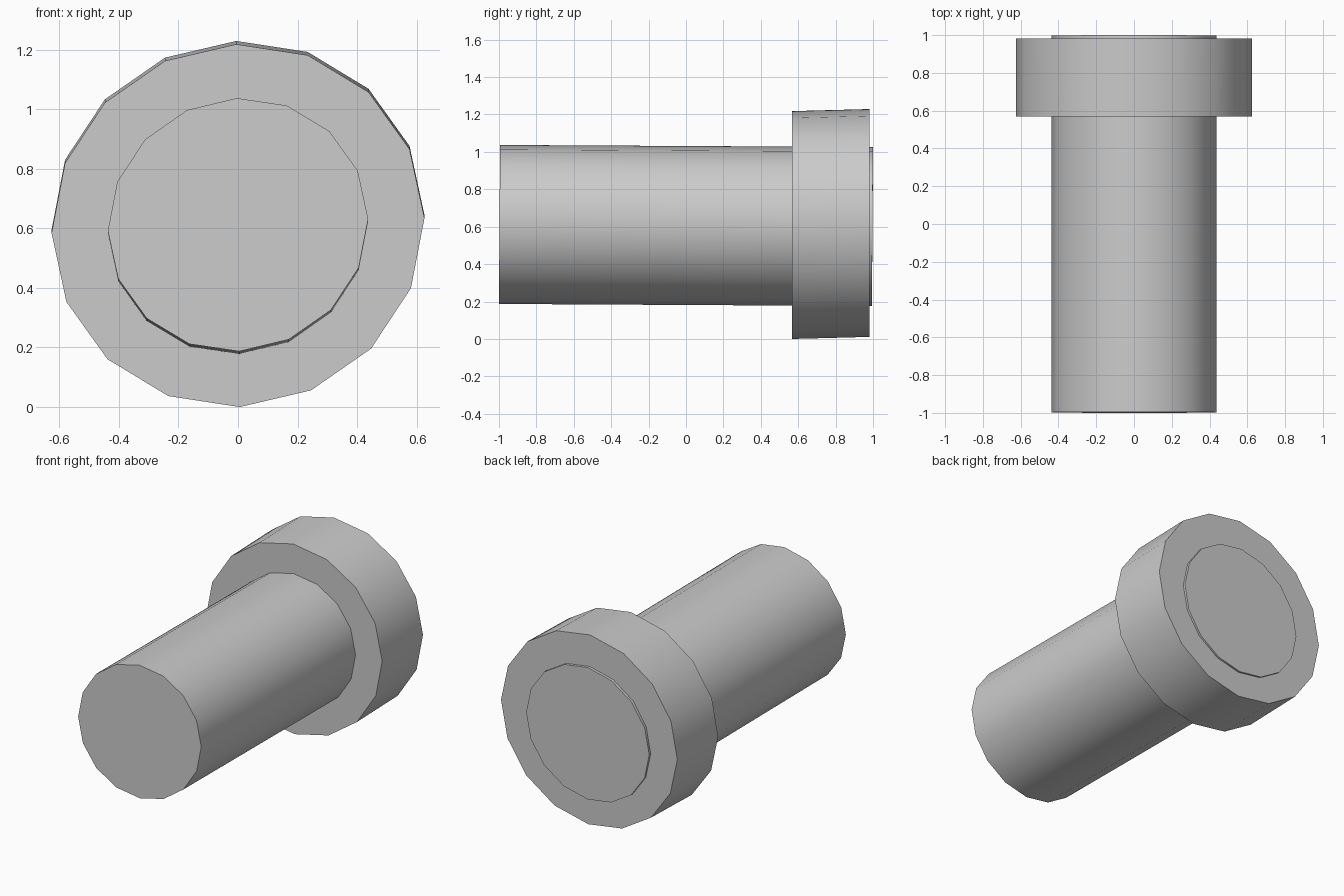
import bpy
import bmesh
import math
from mathutils import Matrix, Vector

cube = bpy.data.objects.get("Cube")
if cube:
    bpy.data.objects.remove(cube, do_unlink=True)

# Single grey finish
grey = bpy.data.materials.new("plain_grey")
grey.use_nodes = True
colour = (0.6, 0.6, 0.6, 1.0)
grey.diffuse_color = colour
grey.node_tree.nodes["Principled BSDF"].inputs["Base Color"].default_value = colour


def tilted_cylinder(name, front, rear, side, up, sides=16):
    """Cylinder from front centre to rear centre, with given radius vectors."""
    front, rear = Vector(front), Vector(rear)
    frame = Matrix((Vector(side), Vector(up), front - rear)).transposed().to_4x4()
    frame.translation = (front + rear) / 2
    bm = bmesh.new()
    bmesh.ops.create_cone(bm, cap_ends=True, cap_tris=False, segments=sides,
                          radius1=1, radius2=1, depth=1, matrix=frame)
    bmesh.ops.recalc_face_normals(bm, faces=bm.faces)
    mesh = bpy.data.meshes.new(name)
    bm.to_mesh(mesh)
    bm.free()
    mesh.materials.append(grey)
    obj = bpy.data.objects.new(name, mesh)
    bpy.context.collection.objects.link(obj)
    # Smooth sides, crisp rims
    bpy.ops.object.select_all(action="DESELECT")
    obj.select_set(True)
    bpy.context.view_layer.objects.active = obj
    bpy.ops.object.shade_smooth_by_angle(angle=math.radians(30))
    return obj


# Long shaft, running through the head and just past its back
tilted_cylinder("shaft", (0, -0.997, 0.612), (0, 0.997, 0.601),
                (0.437, 0, 0.02), (-0.004, 0.003, 0.425))

# Wide collar-like head, leaning slightly upward to the rear
tilted_cylinder("head", (0, 0.568, 0.609), (0, 0.982, 0.62),
                (0.626, 0, 0.025), (-0.006, 0, 0.609))
